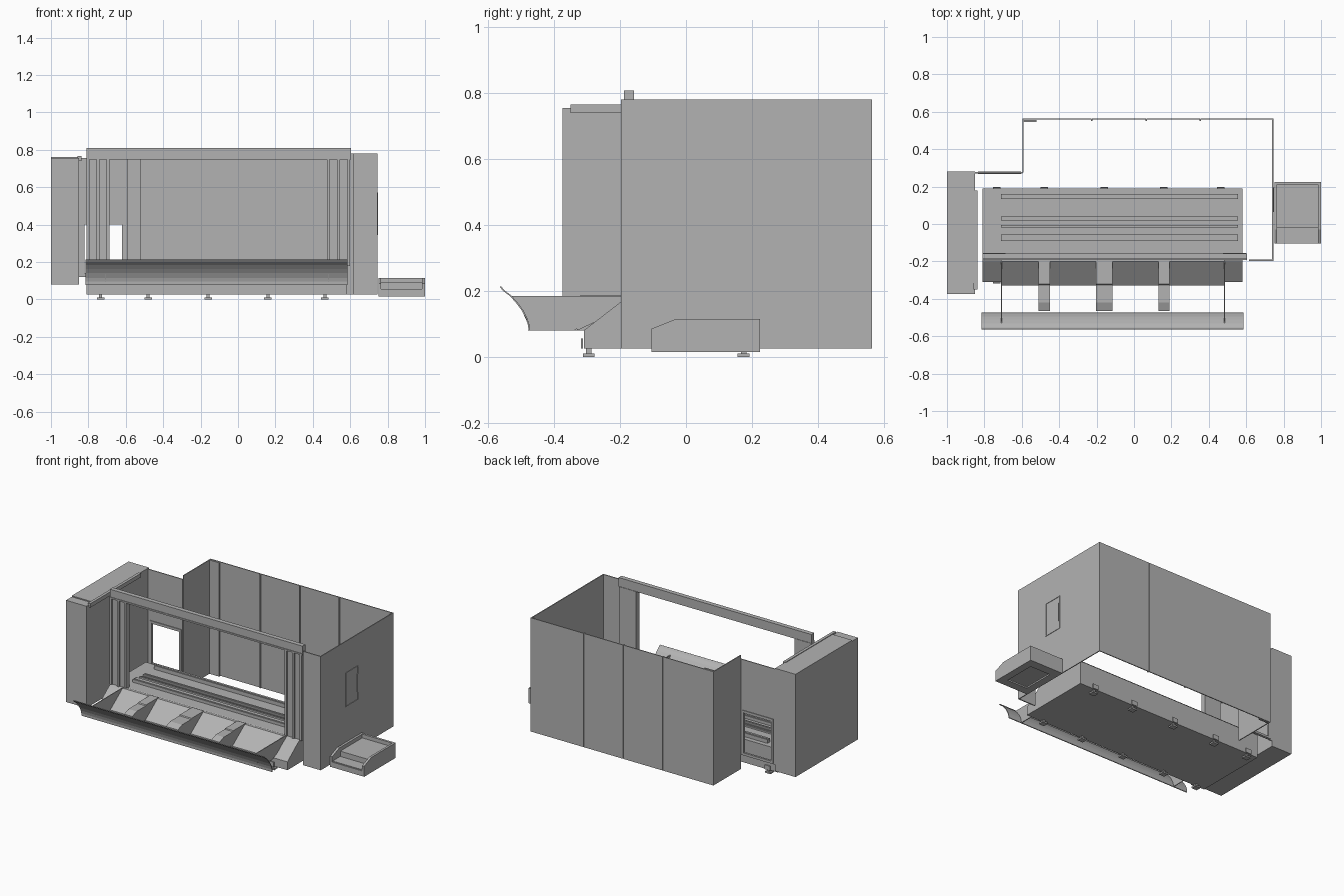
import bpy, bmesh
from mathutils import Vector

cube = bpy.data.objects.get("Cube")
if cube:
    bpy.data.objects.remove(cube, do_unlink=True)

steel = bpy.data.materials.new("machine_grey")
steel.use_nodes = True
GREY = (0.45, 0.45, 0.45, 1)
steel.diffuse_color = GREY
steel.node_tree.nodes["Principled BSDF"].inputs["Base Color"].default_value = GREY


def finish(name, bm):
    bmesh.ops.recalc_face_normals(bm, faces=bm.faces)
    mesh = bpy.data.meshes.new(name)
    bm.to_mesh(mesh)
    bm.free()
    mesh.materials.append(steel)
    obj = bpy.data.objects.new(name, mesh)
    bpy.context.collection.objects.link(obj)
    return obj


def box(name, x, y, z):
    bm = bmesh.new()
    bmesh.ops.create_cube(bm, size=1)
    for v in bm.verts:
        v.co = [lo + (c + 0.5) * (hi - lo) for c, (lo, hi) in zip(v.co, (x, y, z))]
    return finish(name, bm)


def extrude(name, x, profile):
    """Closed (y, z) profile swept along x."""
    bm = bmesh.new()
    face = bm.faces.new([bm.verts.new((x[0], y, z)) for y, z in profile])
    res = bmesh.ops.extrude_face_region(bm, geom=[face])
    moved = [g for g in res["geom"] if isinstance(g, bmesh.types.BMVert)]
    bmesh.ops.translate(bm, verts=moved, vec=Vector((x[1] - x[0], 0, 0)))
    return finish(name, bm)


def sheet(path, t):
    """Close an open (y, z) path into a thin strip."""
    return path + [(y + t, z + t * 0.5) for y, z in reversed(path)]


def frame(name, plane, a, b, w, depth):
    """Four bars round a rectangle in the xz or yz plane."""
    (a0, a1), (b0, b1) = a, b
    bars = (((a0, a0 + w), b), ((a1 - w, a1), b),
            ((a0 + w, a1 - w), (b0, b0 + w)), ((a0 + w, a1 - w), (b1 - w, b1)))
    for i, (p, q) in enumerate(bars):
        args = (p, depth, q) if plane == "xz" else (depth, p, q)
        box(f"{name}_{i + 1}", *args)


# Sheet metal enclosure: rear panels with narrow seams
WALL = (0.025, 0.78)
T = 0.006
seams = [-0.595, -0.225, 0.065, 0.355, 0.745]
for i, (x0, x1) in enumerate(zip(seams, seams[1:])):
    box(f"rear_panel_{i + 1}", (x0 + 0.001, x1 - 0.001), (0.565 - T, 0.565), WALL)
    if i:
        box(f"rear_seam_flange_{i}", (x0 - 0.004, x0 + 0.004), (0.551, 0.5585), WALL)
box("left_rear_wall", (-0.597, -0.597 + T), (0.275, 0.565), WALL)
box("left_rear_post", (-0.59, -0.52), (0.545, 0.555), WALL)
box("right_wall", (0.745 - T, 0.745), (-0.195, 0.565), WALL)
box("right_front_panel", (0.615, 0.745), (-0.197, -0.19), WALL)

# Service hatch and handle on the right wall
frame("hatch_frame", "yz", (0.063, 0.195), (0.345, 0.572), 0.005, (0.743, 0.748))
box("hatch_handle", (0.743, 0.749), (0.184, 0.188), (0.4, 0.52))

# Left rear panel with a framed opening
BACK = (0.271, 0.277)
box("left_panel_top", (-0.85, -0.597), BACK, (0.4, 0.755))
box("left_panel_sill", (-0.85, -0.597), BACK, (0.12, 0.14))
box("left_panel_side_outer", (-0.85, -0.82), BACK, (0.14, 0.4))
box("left_panel_side_inner", (-0.62, -0.597), BACK, (0.14, 0.4))
frame("opening_trim", "xz", (-0.835, -0.605), (0.125, 0.42), 0.014, (0.266, 0.281))

# Left cabinet
extrude("left_cabinet", (-1, -0.85), [
    (-0.375, 0.08), (-0.375, 0.755), (-0.315, 0.755), (-0.315, 0.762),
    (0.28, 0.762), (0.28, 0.08)])
box("cabinet_rail", (-0.857, -0.838), (-0.35, 0.18), (0.74, 0.766))

# Machine bed with sloped front
extrude("bed", (-0.81, 0.58), [
    (-0.31, 0.025), (-0.31, 0.08), (-0.2, 0.165), (-0.17, 0.18),
    (0.19, 0.18), (0.19, 0.025)])
extrude("chip_pan", (-0.71, 0.485), [
    (-0.18, 0.183), (-0.2, 0.183), (-0.33, 0.088), (-0.33, 0.08), (-0.18, 0.15)])
rails = [(-0.09, -0.055, 0.2), (-0.02, -0.005, 0.19), (0.02, 0.04, 0.19), (0.135, 0.16, 0.205)]
for i, (y0, y1, top) in enumerate(rails):
    box(f"bed_rail_{i + 1}", (-0.71, 0.555), (y0, y1), (0.178, top))
    box(f"bed_rail_cap_{i + 1}", (-0.7, 0.54), (y0 + 0.005, y1 - 0.005), (top, top + 0.004))

# Loading ramps and side plates across the chip pan
for name, x, w in (("left", -0.48, 0.06), ("middle", -0.16, 0.088), ("right", 0.16, 0.06)):
    extrude(f"{name}_ramp", (x - w / 2, x + w / 2), [
        (-0.19, 0.187), (-0.32, 0.187), (-0.325, 0.182), (-0.42, 0.182),
        (-0.465, 0.165), (-0.465, 0.15), (-0.33, 0.085), (-0.19, 0.15)])
for name, x in (("left", -0.712), ("right", 0.482)):
    extrude(f"{name}_side_plate", (x, x + 0.005), [
        (-0.533, 0.185), (-0.2, 0.185), (-0.2, 0.165), (-0.34, 0.08),
        (-0.475, 0.08), (-0.482, 0.105), (-0.5, 0.145)])

# Curved front gutter
gutter = extrude("front_gutter", (-0.815, 0.585), sheet([
    (-0.565, 0.212), (-0.555, 0.2), (-0.535, 0.185), (-0.515, 0.163), (-0.498, 0.14),
    (-0.485, 0.115), (-0.479, 0.095), (-0.478, 0.078)], 0.004))

# Front portal
box("portal_beam", (-0.81, 0.605), (-0.188, -0.158), (0.748, 0.808))
box("beam_lip", (-0.81, 0.605), (-0.192, -0.188), (0.748, 0.758))
for name, x0, x1 in (("left", -0.81, -0.688), ("right", 0.475, 0.6)):
    box(f"{name}_column", (x0, x1), (-0.18, -0.155), (0.178, 0.75))
    for i in range(3):
        x = x0 + (x1 - x0 - 0.015) * i / 2
        box(f"{name}_column_rib_{i + 1}", (x, x + 0.015), (-0.19, -0.18), (0.178, 0.75))

# Levelling feet
for i, x in enumerate((-0.735, -0.48, -0.16, 0.16, 0.465)):
    for side, y in (("front", -0.295), ("rear", 0.175)):
        box(f"{side}_foot_pad_{i + 1}", (x - 0.02, x + 0.02), (y - 0.018, y + 0.018), (0, 0.01))
        box(f"{side}_foot_stem_{i + 1}", (x - 0.008, x + 0.008), (y - 0.008, y + 0.008), (0.01, 0.03))
        out = -0.017 if side == "front" else 0.017
        box(f"{side}_foot_bracket_{i + 1}", (x - 0.02, x + 0.02),
            tuple(sorted((y + out, y + out * 1.35))), (0.025, 0.055))

# Side tray: sloped front walls, shelf and hollow underside
tray = [(-0.105, 0.015), (-0.105, 0.085), (-0.03, 0.115), (0.225, 0.115), (0.225, 0.015)]
extrude("tray_wall_left", (0.75, 0.765), tray)
extrude("tray_wall_right", (0.985, 1), tray)
box("tray_back_wall", (0.765, 0.985), (0.21, 0.225), (0.015, 0.115))
box("tray_front_wall", (0.765, 0.985), (-0.105, -0.095), (0.015, 0.05))
box("tray_floor", (0.765, 0.985), (-0.1, 0.21), (0.045, 0.055))
box("tray_shelf", (0.765, 0.985), (-0.02, 0.21), (0.055, 0.09))
frame_y = ((-0.095, -0.05), (0.165, 0.21))
for i, y in enumerate(frame_y):
    box(f"tray_base_bar_{i + 1}", (0.765, 0.985), y, (0.015, 0.025))
for i, x in enumerate(((0.765, 0.8), (0.95, 0.985))):
    box(f"tray_base_side_{i + 1}", x, (-0.05, 0.165), (0.015, 0.025))
